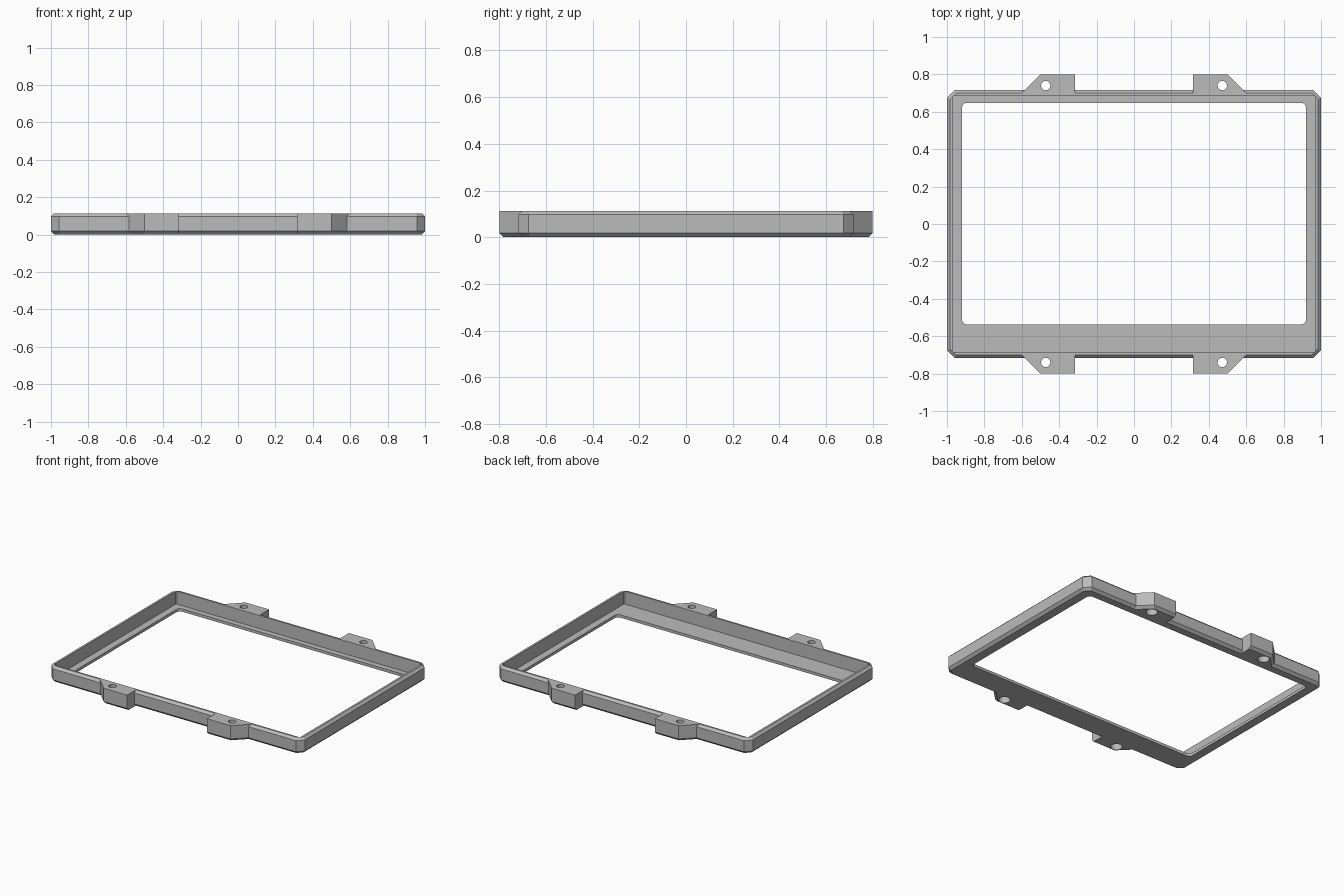
import bpy, bmesh, math

cube = bpy.data.objects.get("Cube")
if cube:
    bpy.data.objects.remove(cube, do_unlink=True)

HEIGHT, CHAMFER, RIM = 0.113, 0.018, 0.016
HALF_X, HALF_Y, CORNER = 1.0, 0.717, 0.042

grey = bpy.data.materials.new("matte grey")
grey.use_nodes = True
colour = (0.5, 0.5, 0.5, 1)
grey.diffuse_color = colour
grey.node_tree.nodes["Principled BSDF"].inputs["Base Color"].default_value = colour


def loft(name, levels):
    """Closed solid through stacked outlines, given as (outline, z)."""
    bm = bmesh.new()
    rings = [[bm.verts.new((x, y, z)) for x, y in pts] for pts, z in levels]
    n = len(rings[0])
    for low, high in zip(rings, rings[1:]):
        for i in range(n):
            j = (i + 1) % n
            bm.faces.new((low[i], low[j], high[j], high[i]))
    bm.faces.new(rings[0])
    bm.faces.new(rings[-1])
    bmesh.ops.recalc_face_normals(bm, faces=bm.faces)
    mesh = bpy.data.meshes.new(name)
    bm.to_mesh(mesh)
    bm.free()
    mesh.materials.append(grey)
    obj = bpy.data.objects.new(name, mesh)
    bpy.context.collection.objects.link(obj)
    return obj


def combine(target, tool, operation):
    """Boolean the tool into the target, then discard the tool."""
    tool.hide_render = True
    mod = target.modifiers.new("cut", 'BOOLEAN')
    mod.operation, mod.object, mod.solver = operation, tool, 'EXACT'
    bpy.context.view_layer.objects.active = target
    bpy.ops.object.modifier_apply(modifier=mod.name)
    bpy.data.objects.remove(tool, do_unlink=True)


def rounded(x0, x1, y0, y1, r, steps):
    """Rectangle outline with arc corners; one step gives cut corners."""
    pts = []
    for k, (cx, cy) in enumerate([(x1 - r, y1 - r), (x0 + r, y1 - r),
                                  (x0 + r, y0 + r), (x1 - r, y0 + r)]):
        for s in range(steps + 1):
            a = math.pi / 2 * (k + s / steps)
            pts.append((cx + r * math.cos(a), cy + r * math.sin(a)))
    return pts


def circle(cx, cy, r, n=32):
    return [(cx + r * math.cos(math.tau * i / n), cy + r * math.sin(math.tau * i / n))
            for i in range(n)]


def outer(inset):
    return rounded(-HALF_X + inset, HALF_X - inset, -HALF_Y + inset, HALF_Y - inset,
                   CORNER - inset * 0.5, 1)


# Frame body with chamfered top and bottom edges
frame = loft("bezel_frame", [(outer(CHAMFER), 0), (outer(0), CHAMFER),
                             (outer(0), HEIGHT - RIM), (outer(RIM), HEIGHT)])

# Four mounting tabs, mirrored to both sides, front and back
IN, OUT = 0.695, 0.8
full = [(0.315, IN), (0.315, OUT), (0.5, OUT), (0.5 + OUT - IN, IN)]
base = [(0.315, IN), (0.315, OUT - CHAMFER),
        (0.5 - CHAMFER * math.tan(math.pi / 8), OUT - CHAMFER),
        (0.5 + OUT - IN - CHAMFER * math.sqrt(2), IN)]
sides = [(sx, sy) for sx in (-1, 1) for sy in (-1, 1)]
for sx, sy in sides:
    low, top = ([(x * sx, y * sy) for x, y in p] for p in (base, full))
    combine(frame, loft("mounting_tab", [(low, 0), (top, CHAMFER), (top, HEIGHT)]), 'UNION')

# Cavity above the thin floor, then the display window through it
cavity = rounded(-0.97, 0.97, -0.688, 0.688, 0.006, 1)
combine(frame, loft("cavity_cutter", [(cavity, 0.02), (cavity, 0.3)]), 'DIFFERENCE')
window = rounded(-0.92, 0.92, -0.537, 0.648, 0.028, 6)
combine(frame, loft("window_cutter", [(window, -0.1), (window, 0.3)]), 'DIFFERENCE')

# Screw holes with a wider counterbore underneath
for sx, sy in sides:
    for radius, z0, z1 in ((0.025, -0.1, 0.3), (0.038, -0.1, 0.06)):
        ring = circle(0.472 * sx, 0.74 * sy, radius)
        combine(frame, loft("hole_cutter", [(ring, z0), (ring, z1)]), 'DIFFERENCE')

# Flat faces, smooth only around the round holes
bpy.ops.object.select_all(action='DESELECT')
frame.select_set(True)
bpy.context.view_layer.objects.active = frame
bpy.ops.object.shade_smooth_by_angle(angle=math.radians(20))
